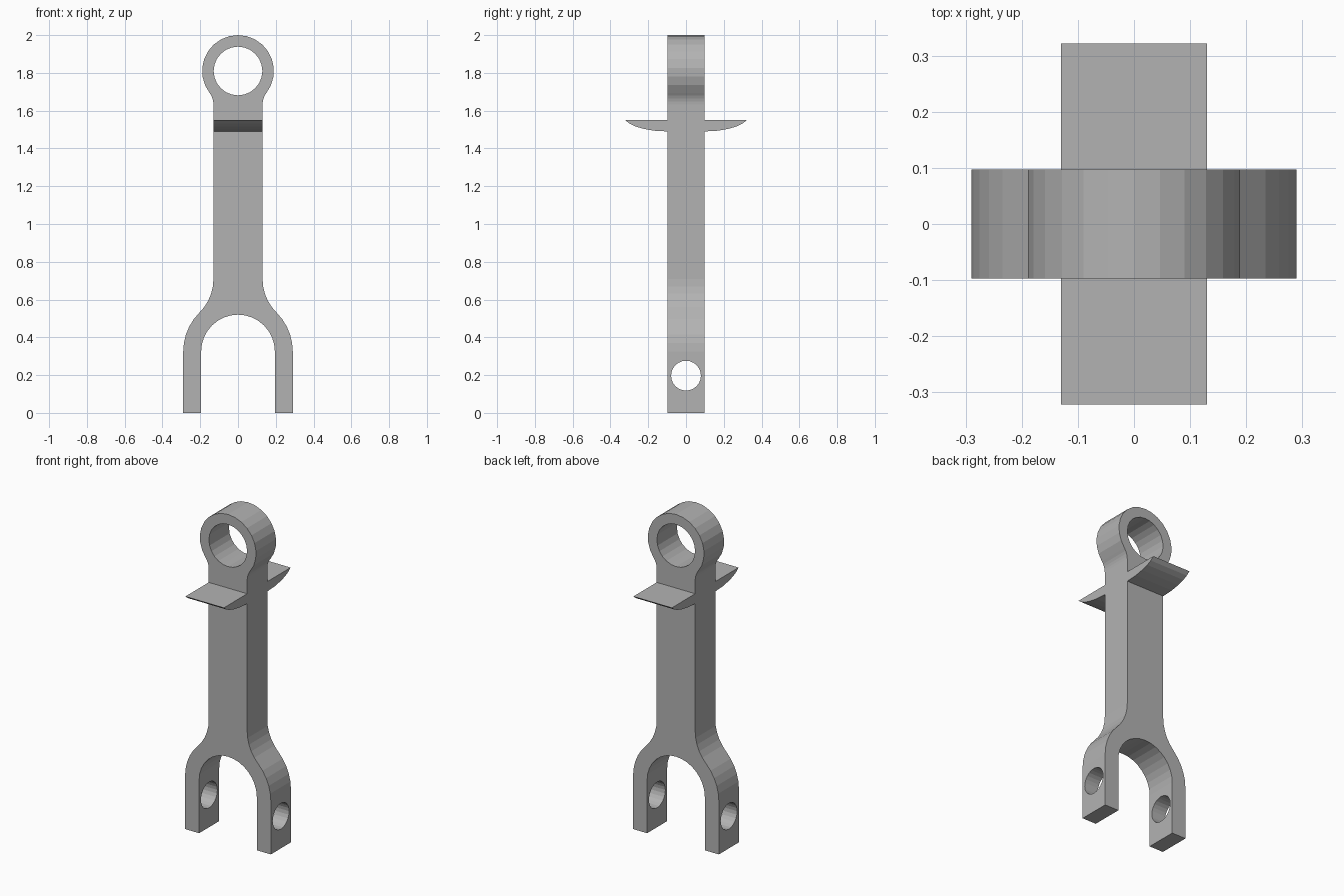
import bpy, bmesh
from math import sin, cos, pi, sqrt, atan2
from mathutils import Matrix

cube = bpy.data.objects.get("Cube")
if cube:
    bpy.data.objects.remove(cube, do_unlink=True)

steel = bpy.data.materials.new("grey_steel")
steel.use_nodes = True
grey = (0.45, 0.45, 0.45, 1)
steel.diffuse_color = grey
steel.node_tree.nodes["Principled BSDF"].inputs["Base Color"].default_value = grey

HALF_DEPTH = 0.097
STEM = 0.13                                       # half width of the stem
FORK_Z, FORK_OUT, FORK_IN = 0.325, 0.29, 0.195
HEAD_Z, HEAD_OUT, HEAD_IN = 1.81, 0.19, 0.129


def add_object(name, bm):
    bmesh.ops.recalc_face_normals(bm, faces=bm.faces)
    mesh = bpy.data.meshes.new(name)
    bm.to_mesh(mesh)
    bm.free()
    mesh.materials.append(steel)
    obj = bpy.data.objects.new(name, mesh)
    bpy.context.collection.objects.link(obj)
    return obj


def extrude_profile(name, points, offset):
    bm = bmesh.new()
    face = bm.faces.new([bm.verts.new(p) for p in points])
    moved = bmesh.ops.extrude_face_region(bm, geom=[face], use_keep_orig=True)["geom"]
    verts = [v for v in moved if isinstance(v, bmesh.types.BMVert)]
    bmesh.ops.translate(bm, verts=verts, vec=offset)
    return add_object(name, bm)


def arc(cx, cz, r, start, end, steps):
    angles = [start + (end - start) * i / steps for i in range(steps + 1)]
    return [(cx + r * cos(a), cz + r * sin(a)) for a in angles]


def fillet_angle(radius, fillet):
    """Rise and angle to a fillet centre tangent to the stem and a circle."""
    rise = sqrt((radius + fillet) ** 2 - (STEM + fillet) ** 2)
    return rise, atan2(rise, STEM + fillet)


def bore(obj, radius, location, axis, segments):
    bm = bmesh.new()
    bmesh.ops.create_cone(bm, cap_ends=True, segments=segments, radius1=radius,
                          radius2=radius, depth=1.0,
                          matrix=Matrix.Translation(location) @ Matrix.Rotation(pi / 2, 4, axis))
    cutter = add_object("bore_cutter", bm)
    cutter.hide_render = True
    mod = obj.modifiers.new("bore", 'BOOLEAN')
    mod.operation, mod.solver, mod.object = 'DIFFERENCE', 'EXACT', cutter
    bpy.context.view_layer.objects.active = obj
    bpy.ops.object.modifier_apply(modifier=mod.name)
    bpy.data.objects.remove(cutter, do_unlink=True)


# Forked rod: right half of the outline, from the fork arch round to the eye
FORK_FILLET, HEAD_FILLET = 0.25, 0.1
rise, ang = fillet_angle(FORK_OUT, FORK_FILLET)
drop, head_ang = fillet_angle(HEAD_OUT, HEAD_FILLET)
half = arc(0, FORK_Z, FORK_IN, pi / 2, 0, 8)
half += [(FORK_IN, 0), (FORK_OUT, 0)]
half += arc(0, FORK_Z, FORK_OUT, 0, ang, 5)
half += arc(STEM + FORK_FILLET, FORK_Z + rise, FORK_FILLET, pi + ang, pi, 5)[1:]
half += arc(STEM + HEAD_FILLET, HEAD_Z - drop, HEAD_FILLET, pi, pi - head_ang, 4)
half += arc(0, HEAD_Z, HEAD_OUT, -head_ang, pi / 2, 9)[1:]
outline = half + [(-x, z) for x, z in reversed(half[1:-1])]
rod = extrude_profile("forked_rod", [(x, -HALF_DEPTH, z) for x, z in outline],
                      (0, 2 * HALF_DEPTH, 0))

# Eye through the head, pin holes through both fork legs
bore(rod, HEAD_IN, (0, 0, HEAD_Z), 'X', 24)
bore(rod, 0.079, (0, 0, 0.197), 'Y', 24)

# Curved ledges on the front and back of the stem
ledge = [(HALF_DEPTH, 1.55), (HALF_DEPTH, 1.49), (0.17, 1.494), (0.225, 1.504),
         (0.27, 1.517), (0.3, 1.532), (0.322, 1.55)]
for name, side in (("front_ledge", -1), ("back_ledge", 1)):
    extrude_profile(name, [(-STEM, side * y, z) for y, z in ledge], (2 * STEM, 0, 0))
